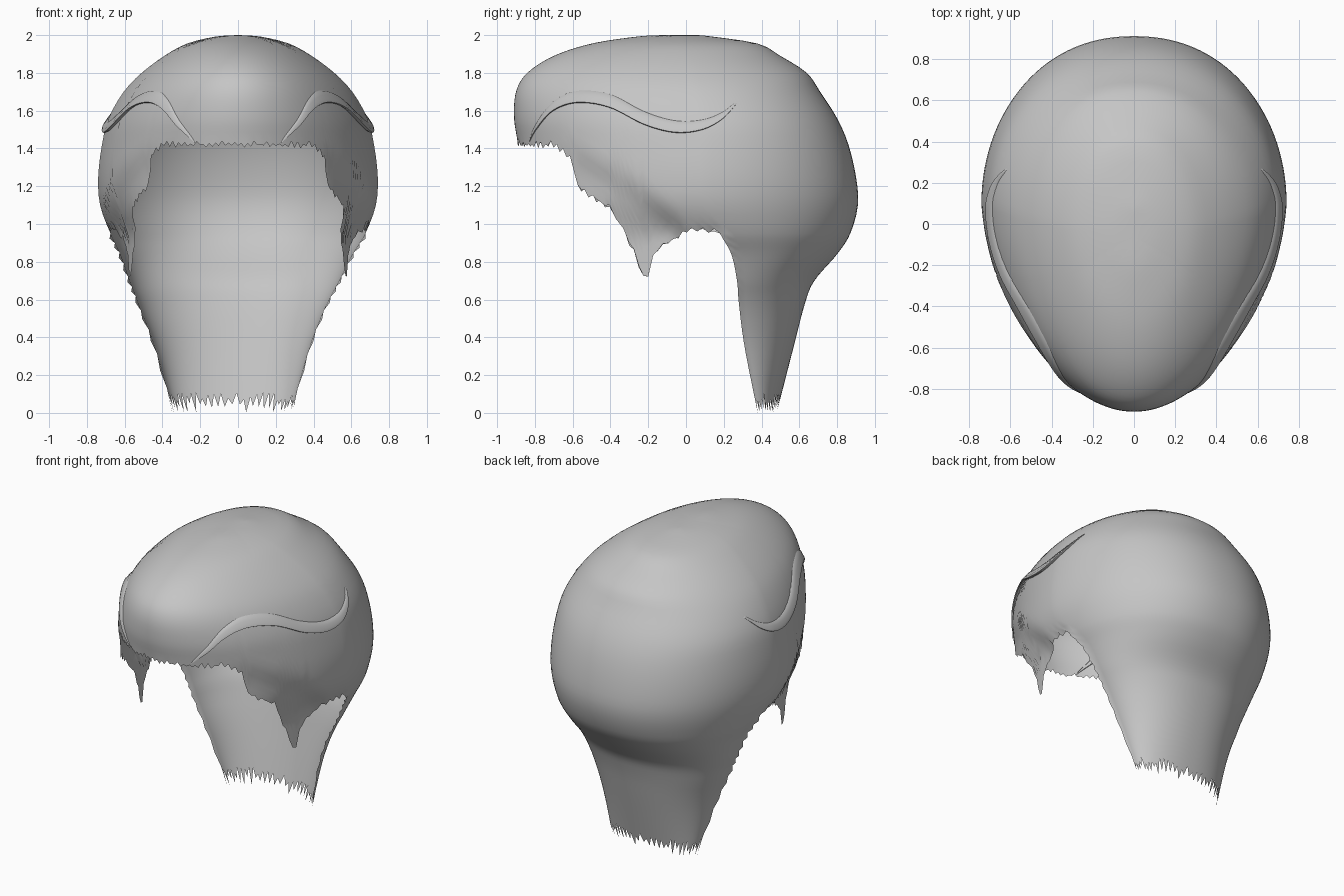
import bpy, bmesh, math, random

random.seed(4)
cube = bpy.data.objects.get("Cube")
if cube:
    bpy.data.objects.remove(cube, do_unlink=True)

mat = bpy.data.materials.new("hair grey")
mat.use_nodes = True
GREY = (0.56, 0.56, 0.56, 1)
mat.diffuse_color = GREY
mat.node_tree.nodes["Principled BSDF"].inputs["Base Color"].default_value = GREY

# Horizontal sections: height, front y, back y, y of widest point, half width
LEVELS = [
    (2.00, -.12, .06, -.03, .00), (1.992, -.26, .14, -.03, .12),
    (1.955, -.50, .38, -.02, .27), (1.89, -.70, .50, .00, .39),
    (1.80, -.84, .64, .03, .51), (1.70, -.90, .71, .06, .605),
    (1.56, -.91, .80, .09, .685), (1.42, -.89, .86, .10, .72),
    (1.25, -.88, .90, .10, .74), (1.10, -.88, .91, .11, .73),
    (0.95, -.88, .87, .18, .675), (0.84, -.88, .80, .24, .615),
    (0.70, -.88, .68, .27, .555), (0.58, -.88, .63, .28, .50),
    (0.35, -.88, .57, .31, .41), (0.00, -.88, .48, .38, .31)]
SEAM = 10  # section where the ear opening starts

# Lower edge of the front half: cosine of the angle from the front, height
HEM = [(0, .95), (.15, .98), (.33, .85), (.368, .68), (.41, .80), (.453, .90),
       (.515, 1.08), (.60, 1.14), (.69, 1.20), (.72, 1.35), (.80, 1.42), (1, 1.42)]
# Line under the temple where the hair steps inward: y, height
FOLD = [(-.85, 1.46), (-.55, 1.42), (-.3, 1.28), (0, 1.05), (.2, .96)]


def lerp_table(table, v):
    if v <= table[0][0]:
        return table[0][1]
    for (a, p), (b, q) in zip(table, table[1:]):
        if v <= b:
            return p + (q - p) * (v - a) / (b - a)
    return table[-1][1]


def spline(rows, t):
    """Smooth curve through a list of equal-length tuples."""
    n = len(rows) - 1
    t = min(max(t, 0), n)
    i = min(int(t), n - 1)
    f = t - i
    a, b, c, d = (rows[min(max(k, 0), n)] for k in (i - 1, i, i + 1, i + 2))
    return [q + .5 * f * (r - p + f * (2 * p - 5 * q + 4 * r - s + f * (3 * (q - r) + s - p)))
            for p, q, r, s in zip(a, b, c, d)]


def level_at(z):
    lo, hi = 0, len(LEVELS) - 1
    for _ in range(30):
        mid = (lo + hi) / 2
        if spline(LEVELS, mid)[0] > z:
            lo = mid
        else:
            hi = mid
    return lo


def point(angle, t, front):
    """Angle runs from 0 at the front to +-pi at the back."""
    z, yf, yb, ym, w = spline(LEVELS, t)
    c, s = math.cos(angle), math.sin(angle)
    if front:
        if t > SEAM:
            ym, w = LEVELS[SEAM][3:]
        y = ym - (ym - yf) * c
        x = w * s * (1 - .09 * c)
        # hair below the temple fold steps inward
        d = min(max((lerp_table(FOLD, y) - z) / .16, 0), 1)
        x *= 1 - .055 * d * d * (3 - 2 * d) * min(1, c * 4)
    else:
        y = ym - (yb - ym) * c
        # the nape leans slightly to the right
        x = w * math.copysign(abs(s) ** .92, s) - .03 * min(max((.95 - z) / .4, 0), 1)
    return x, y, z


def finish(name, bm, angle):
    bmesh.ops.recalc_face_normals(bm, faces=bm.faces)
    mesh = bpy.data.meshes.new(name)
    bm.to_mesh(mesh)
    bm.free()
    mesh.materials.append(mat)
    ob = bpy.data.objects.new(name, mesh)
    bpy.context.collection.objects.link(ob)
    bpy.ops.object.select_all(action='DESELECT')
    ob.select_set(True)
    bpy.context.view_layer.objects.active = ob
    bpy.ops.object.shade_smooth_by_angle(angle=math.radians(angle))


def add_grid(bm, columns):
    cols = [[bm.verts.new(p) for p in col] for col in columns]
    for a, b in zip(cols, cols[1:]):
        for i in range(len(a) - 1):
            bm.faces.new((a[i], a[i + 1], b[i + 1], b[i]))


# Hair shell: front and sides with a ragged edge
bm = bmesh.new()
ROWS, N = 30, 120
front = []
for k in range(N + 1):
    ang = -math.pi / 2 + math.pi * k / N
    hem = lerp_table(HEM, max(0, math.cos(ang)))
    t_end = SEAM if k in (0, N) else level_at(hem)
    col = [point(ang, t_end * r / ROWS, True) for r in range(ROWS + 1)]
    if k not in (0, N):
        x, y, z = col[-1]
        col[-1] = (x, y, z + random.uniform(0, .02) * (1 if k % 2 else -1))
    front.append(col)
add_grid(bm, front)

# Hair shell: back of the head and long nape
back = []
N = 60
for k in range(N + 1):
    ang = math.pi / 2 + math.pi * k / N
    hem = random.uniform(.06, .11) if k % 2 else random.uniform(0, .05)
    t_body = level_at(.13)
    ts = [SEAM * r / ROWS for r in range(ROWS + 1)]
    ts += [SEAM + (t_body - SEAM) * r / 20 for r in range(1, 21)] + [level_at(hem)]
    col = [point(ang, t, False) for t in ts]
    # frayed side edges of the nape
    if k in (0, N):
        col = [(x * (1.025 if i > ROWS and i % 2 else 1), y, z)
               for i, (x, y, z) in enumerate(col)]
    back.append(col)
add_grid(bm, back)
bmesh.ops.remove_doubles(bm, verts=bm.verts, dist=.0006)
finish("hair_shell", bm, 120)

# Swept lock on each side: a raised lip that follows the shell
PATH = [(-.83, 1.43), (-.79, 1.50), (-.70, 1.60), (-.57, 1.645), (-.40, 1.62),
        (-.22, 1.53), (-.06, 1.487), (.08, 1.50), (.19, 1.555), (.27, 1.64)]
# Lock cross-section: height above the path, distance out from the shell
LIP = [(.068, -.006), (.062, .008), (.04, .014), (.018, .024),
       (0, .024), (-.004, .014), (.008, -.010)]


def on_shell(y, z, out):
    t = level_at(z)
    _, yf, yb, ym, _ = spline(LEVELS, t)
    is_front = y < ym
    c = min(1, (ym - y) / ((ym - yf) if is_front else (yb - ym)))
    x, y, z = point(math.acos(c), t, is_front)
    k = max(c, 0)
    return x + out * (1 - .4 * k), y - out * k * .6, z


for side, name in ((1, "left_swept_lock"), (-1, "right_swept_lock")):
    bm = bmesh.new()
    columns, steps = [], 48
    for k in range(steps + 1):
        y, z = spline(PATH, k / steps * (len(PATH) - 1))
        size = math.sin(math.pi * k / steps) ** .6 if 0 < k < steps else 0
        ring = [on_shell(y, z + h * size, o * size) for h, o in LIP]
        columns.append([(side * px, py, pz) for px, py, pz in ring])
    add_grid(bm, columns)
    bmesh.ops.remove_doubles(bm, verts=bm.verts, dist=.0003)
    finish(name, bm, 50)
